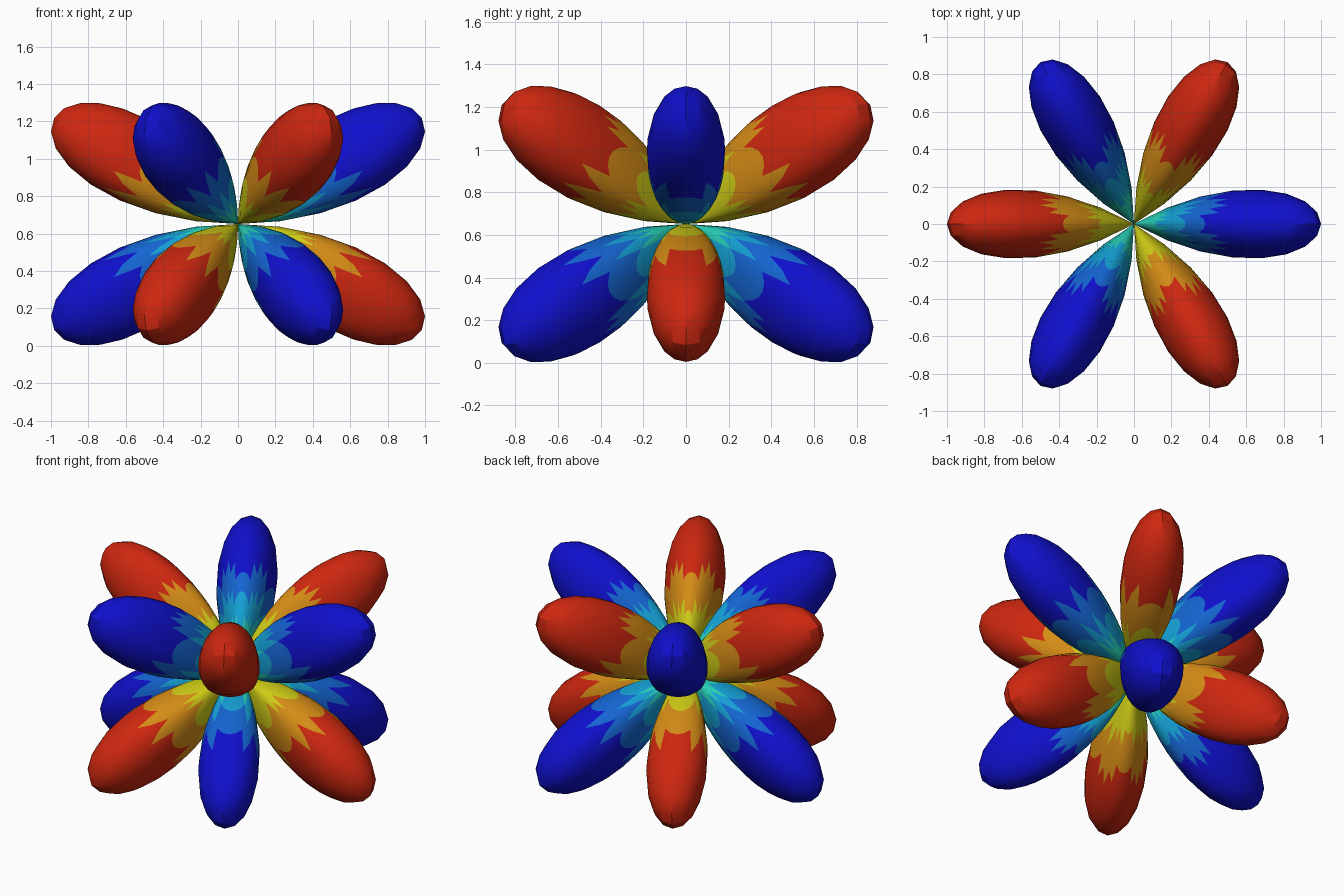
import bpy, bmesh, math
from mathutils import Matrix

cube = bpy.data.objects.get("Cube")
if cube:
    bpy.data.objects.remove(cube, do_unlink=True)

SCALE = 3.494      # makes the widest span 2 units
CENTRE_Z = 0.651   # height where all lobes meet
STEPS_AROUND, STEPS_UP = 16, 24


def material(name, r, g, b):
    m = bpy.data.materials.new(name)
    m.use_nodes = True
    m.diffuse_color = (r, g, b, 1)
    m.node_tree.nodes["Principled BSDF"].inputs["Base Color"].default_value = (r, g, b, 1)
    return m


# Colour bands from the centre outwards: (outer radius, material)
warm = [(0.41, material("yellow", 0.62, 0.60, 0.008)),
        (0.64, material("orange", 0.66, 0.26, 0.008)),
        (9.0, material("red", 0.61, 0.02, 0.005))]
cool = [(0.29, material("turquoise", 0.02, 0.62, 0.46)),
        (0.46, material("sky blue", 0.007, 0.35, 0.66)),
        (0.64, material("mid blue", 0.007, 0.13, 0.64)),
        (9.0, material("deep blue", 0.005, 0.005, 0.61))]


def lobe(name, turn, side, bands):
    """One lobe: a grid of directions pushed out to radius sin^3 * cos * cos(3 * azimuth)."""
    bm = bmesh.new()
    bmesh.ops.create_grid(bm, x_segments=STEPS_AROUND, y_segments=STEPS_UP, size=1)
    for v in bm.verts:
        azimuth = v.co.x * math.pi / 6
        polar = (v.co.y + 1) * math.pi / 4
        r = SCALE * math.sin(polar) ** 3 * math.cos(polar) * math.cos(3 * azimuth)
        v.co = (r * math.sin(polar) * math.cos(azimuth),
                r * math.sin(polar) * math.sin(azimuth),
                side * r * math.cos(polar))
    # The grid border collapses into the shared centre point
    bmesh.ops.remove_doubles(bm, verts=bm.verts, dist=1e-5)
    bmesh.ops.recalc_face_normals(bm, faces=bm.faces)
    # Colour each face by its distance from the centre
    for f in bm.faces:
        dist = sum(v.co.length for v in f.verts) / len(f.verts)
        f.material_index = next(i for i, b in enumerate(bands) if dist < b[0])
    bm.transform(Matrix.Translation((0, 0, CENTRE_Z)) @ Matrix.Rotation(turn, 4, "Z"))
    mesh = bpy.data.meshes.new(name)
    bm.to_mesh(mesh)
    bm.free()
    for _, mat in bands:
        mesh.materials.append(mat)
    ob = bpy.data.objects.new(name, mesh)
    bpy.context.collection.objects.link(ob)
    return ob


# Six upper and six lower lobes, alternating between cool and warm
bpy.ops.object.select_all(action="DESELECT")
for side, level in ((1, "upper"), (-1, "lower")):
    for k in range(6):
        is_cool = (k % 2 == 0) == (side == 1)
        ob = lobe(f"{level}_lobe_{k + 1}", k * math.pi / 3, side, cool if is_cool else warm)
        ob.select_set(True)
        bpy.context.view_layer.objects.active = ob
bpy.ops.object.shade_smooth_by_angle(angle=math.radians(30))
